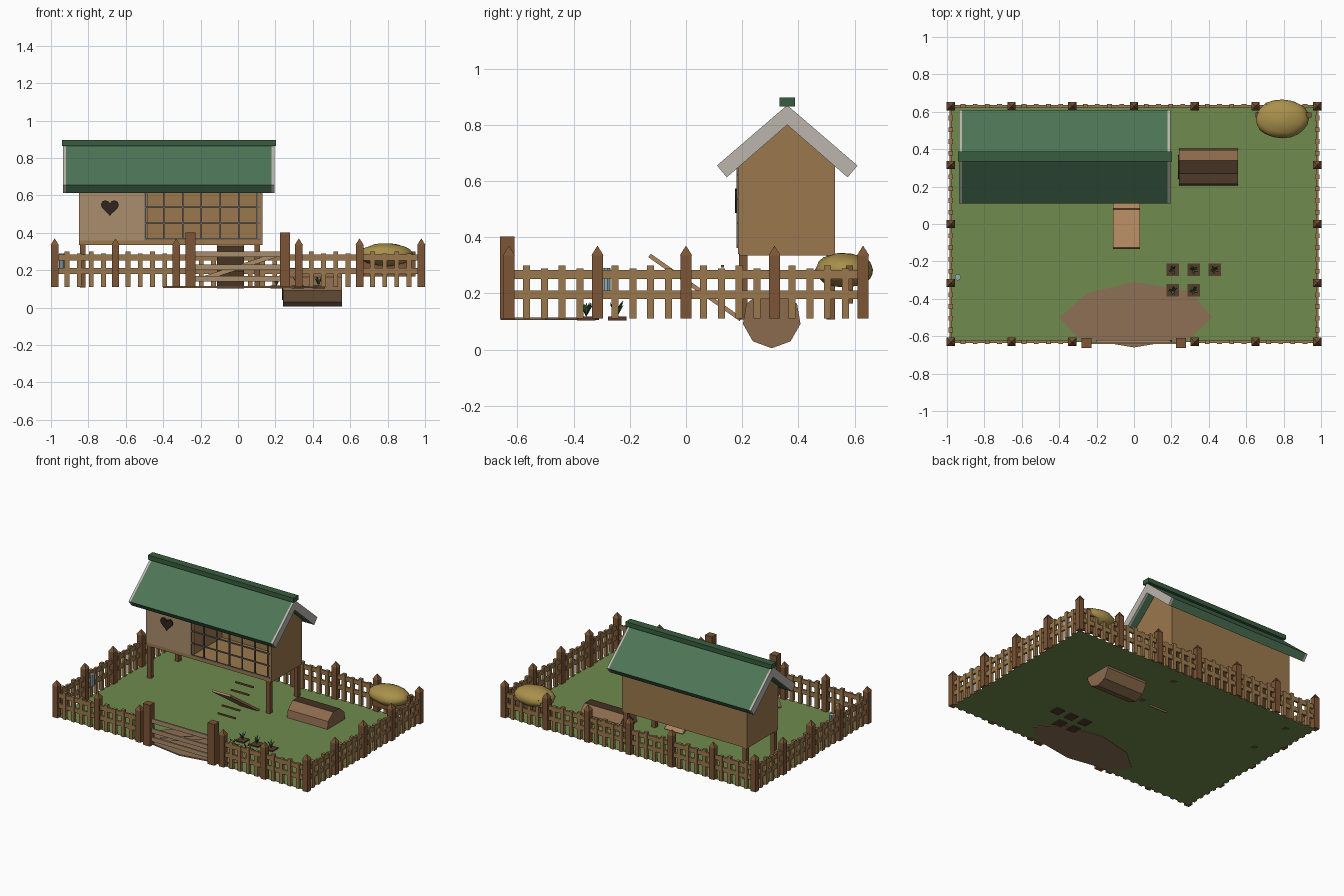
import bpy, bmesh, math, random
from mathutils import Matrix, Vector

if "Cube" in bpy.data.objects:
    bpy.data.objects.remove(bpy.data.objects["Cube"])

random.seed(4)
G = 0.11  # ground level
DARK, WOOD, TAN = (0.2, 0.09, 0.035), (0.33, 0.19, 0.075), (0.4, 0.27, 0.15)
mats = {}


def finish(name, bm, color=None):
    bmesh.ops.recalc_face_normals(bm, faces=bm.faces)
    me = bpy.data.meshes.new(name)
    bm.to_mesh(me)
    bm.free()
    ob = bpy.data.objects.new(name, me)
    bpy.context.collection.objects.link(ob)
    if color:
        if color not in mats:
            m = bpy.data.materials.new("paint_%d" % len(mats))
            m.diffuse_color = (*color, 1)
            m.use_nodes = True
            m.node_tree.nodes["Principled BSDF"].inputs["Base Color"].default_value = m.diffuse_color
            mats[color] = m
        me.materials.append(mats[color])
    return ob


def add_box(bm, lo, hi):
    c = [(a + b) / 2 for a, b in zip(lo, hi)]
    s = [b - a for a, b in zip(lo, hi)]
    bmesh.ops.create_cube(bm, size=1, matrix=Matrix.Translation(c) @ Matrix.Diagonal((*s, 1)))


def boxes(name, items, color=None):
    bm = bmesh.new()
    for lo, hi in items:
        add_box(bm, lo, hi)
    return finish(name, bm, color)


def add_bar(bm, a, b, w, t):
    # bar from a to b
    a, b = Vector(a), Vector(b)
    d = b - a
    m = Matrix.Translation((a + b) / 2) @ d.to_track_quat('X', 'Z').to_matrix().to_4x4()
    bmesh.ops.create_cube(bm, size=1, matrix=m @ Matrix.Diagonal((d.length, w, t, 1)))


def prism(name, pts, axis, lo, hi, color=None):
    # profile extruded along x (points are y,z), y (x,z) or z (x,y)
    def place(p, k):
        v = list(p)
        v.insert(axis, k)
        return v
    bm = bmesh.new()
    f = bm.faces.new([bm.verts.new(place(p, lo)) for p in pts])
    r = bmesh.ops.extrude_face_region(bm, geom=[f])
    off = [0, 0, 0]
    off[axis] = hi - lo
    bmesh.ops.translate(bm, vec=off, verts=[v for v in r['geom'] if isinstance(v, bmesh.types.BMVert)])
    return finish(name, bm, color)


# ground and worn path
bm = bmesh.new()
bmesh.ops.create_grid(bm, x_segments=8, y_segments=6, size=1,
                      matrix=Matrix.Translation((0, 0, G)) @ Matrix.Diagonal((0.98, 0.63, 1, 1)))
finish("ground", bm, (0.16, 0.26, 0.075))
prism("path", [(-0.4, -0.5), (-0.25, -0.37), (0, -0.31), (0.3, -0.36), (0.42, -0.5), (0.3, -0.61),
               (0, -0.66), (-0.3, -0.61)], 2, G - 0.004, G + 0.005, (0.27, 0.16, 0.09))

# fence posts with pointed tops
posts = [(x, 0.63) for x in (-0.98, -0.655, -0.33, 0, 0.325, 0.65, 0.98)]
posts += [(x, -0.63) for x in (-0.98, -0.655, -0.33, 0.325, 0.65, 0.98)]
posts += [(s * 0.98, y) for s in (-1, 1) for y in (-0.315, 0, 0.315)]
bm = bmesh.new()
for x, y in posts:
    add_box(bm, (x - 0.02, y - 0.02, G), (x + 0.02, y + 0.02, 0.335))
    bmesh.ops.create_cone(bm, cap_ends=True, segments=4, radius1=0.031, radius2=0, depth=0.035,
                          matrix=Matrix.Translation((x, y, 0.3525)) @ Matrix.Rotation(math.pi / 4, 4, 'Z'))
finish("fence_posts", bm, DARK)

# fence rails and pickets
rails, pickets = [], []


def fence_run(axis, a, b, fixed, n):
    def bx(lo, hi, t, z0, z1):
        if axis == 0:
            return (lo, fixed - t, z0), (hi, fixed + t, z1)
        return (fixed - t, lo, z0), (fixed + t, hi, z1)
    for z in (0.18, 0.252):
        rails.append(bx(a, b, 0.007, z, z + 0.031))
    for i in range(1, n):
        p = a + (b - a) * i / n
        pickets.append(bx(p - 0.0125, p + 0.0125, 0.011, G, 0.288 + 0.012 * (i % 2)))


for i in range(6):
    x = -0.98 + i * 0.98 / 3
    fence_run(0, x, x + 0.98 / 3, 0.63, 5)
    if i not in (2, 3):
        fence_run(0, x, x + 0.98 / 3, -0.63, 5)
for i in range(4):
    for s in (-1, 1):
        fence_run(1, -0.63 + i * 0.315, -0.315 + i * 0.315, s * 0.98, 5)
boxes("fence_rails", rails, WOOD)
boxes("fence_pickets", pickets, WOOD)

# gate
boxes("gate_posts", [((x - 0.027, -0.662, G), (x + 0.027, -0.61, 0.402)) for x in (-0.255, 0.252)], DARK)
bm = bmesh.new()
for z in (0.14, 0.2, 0.27):
    add_box(bm, (-0.23, -0.642, z), (0.226, -0.63, z + 0.03))
add_bar(bm, (-0.2, -0.625, 0.15), (0.2, -0.625, 0.28), 0.01, 0.025)
finish("gate", bm, TAN)

# coop body: floor, walls, front door panel, gables
boxes("coop_floor", [((-0.85, 0.19, 0.335), (0.13, 0.53, 0.365))], WOOD)
boxes("coop_walls", [((-0.85, 0.515, 0.36), (0.13, 0.53, 0.695)),
                     ((-0.5, 0.2, 0.36), (-0.485, 0.52, 0.695))], WOOD)
house = [(0.19, 0.36), (0.53, 0.36), (0.53, 0.66), (0.36, 0.805), (0.19, 0.66)]
for n, x in (("left", -0.85), ("right", 0.115)):
    prism("coop_end_" + n, house, 0, x, x + 0.015, WOOD)
boxes("coop_front_panel", [((-0.85, 0.185, 0.36), (-0.5, 0.2, 0.66))], TAN)
boxes("coop_frame", [((-0.5, 0.185, 0.63), (0.13, 0.205, 0.66)), ((0.105, 0.185, 0.36), (0.132, 0.21, 0.66)),
                     ((-0.85, 0.185, 0.34), (0.13, 0.195, 0.365))], WOOD)
boxes("coop_legs", [((x - 0.015, y - 0.015, G - 0.003), (x + 0.015, y + 0.015, 0.34))
                    for x in (-0.83, 0.103) for y in (0.203, 0.515)], DARK)

# wire mesh
wire = [((-0.5 + i * 0.1, 0.18, 0.362), (-0.492 + i * 0.1, 0.188, 0.65)) for i in range(7)]
wire += [((-0.5, 0.18, z), (0.12, 0.188, z + 0.008)) for z in (0.362, 0.447, 0.532, 0.617)]
boxes("wire_mesh", wire, (0.14, 0.14, 0.14))

# heart shaped window
heart = []
for i in range(20):
    t = i / 20 * 2 * math.pi
    heart.append((-0.685 + 0.003 * 16 * math.sin(t) ** 3,
                  0.538 + 0.003 * (13 * math.cos(t) - 5 * math.cos(2 * t) - 2 * math.cos(3 * t) - math.cos(4 * t))))
prism("heart_window", heart, 1, 0.175, 0.186, (0.03, 0.018, 0.014))

# roof, barge boards and ridge
roof = [(0.11, 0.655), (0.36, 0.87), (0.61, 0.655), (0.575, 0.613), (0.36, 0.8), (0.145, 0.613)]
prism("roof", roof, 0, -0.92, 0.18, (0.075, 0.18, 0.095))
for n, x in (("left", -0.935), ("right", 0.18)):
    prism("barge_board_" + n, roof, 0, x, x + 0.015, (0.5, 0.47, 0.42))
boxes("ridge_cap", [((-0.94, 0.333, 0.865), (0.203, 0.387, 0.897))], (0.04, 0.11, 0.05))

# ramp board and its loose rungs
bm = bmesh.new()
add_bar(bm, (-0.04, -0.13, 0.335), (-0.04, 0.195, 0.108), 0.142, 0.015)
finish("ramp", bm, (0.42, 0.23, 0.11))
bm = bmesh.new()
for i in range(5):
    y = -0.07 + i * 0.05
    z = 0.153 + i * 0.036
    add_bar(bm, (-0.11, y, z), (0.03, y, z), 0.01, 0.01)
finish("ramp_rungs", bm, DARK)

# half-buried log with dark hollow end
nine = [(0.305 + 0.104 * math.sin(math.radians(180 + 40 * i)), G + 0.105 * math.cos(math.radians(180 + 40 * i)))
        for i in range(9)]
log = prism("log", nine, 0, 0.24, 0.557, (0.26, 0.145, 0.075))
dark = bpy.data.materials.new("log_shade")
dark.diffuse_color = (0.06, 0.032, 0.018, 1)
dark.use_nodes = True
dark.node_tree.nodes["Principled BSDF"].inputs["Base Color"].default_value = dark.diffuse_color
log.data.materials.append(dark)
max(log.data.polygons, key=lambda p: p.center.z).material_index = 1
prism("log_hollow", [(0.305 + (y - 0.305) * 0.65, G + (z - G) * 0.65) for y, z in nine], 0, 0.235, 0.241,
      (0.03, 0.018, 0.012))

# hay heap with its board
bm = bmesh.new()
bmesh.ops.create_icosphere(bm, subdivisions=3, radius=1)
for v in bm.verts:
    v.co *= 1 + random.uniform(-0.03, 0.03)
bmesh.ops.transform(bm, verts=bm.verts, matrix=Matrix.Translation((0.792, 0.563, 0.283)) @
                    Matrix.Diagonal((0.143, 0.104, 0.061, 1)))
hay = finish("hay", bm, (0.4, 0.28, 0.07))
for p in hay.data.polygons:
    p.use_smooth = True
boxes("hay_board", [((0.65, 0.57, 0.165), (0.95, 0.595, 0.3))], DARK)

# water bottle
bm = bmesh.new()
for r, z0, z1 in ((0.017, 0.21, 0.29), (0.006, 0.18, 0.21)):
    bmesh.ops.create_cone(bm, cap_ends=True, segments=10, radius1=r, radius2=r, depth=z1 - z0,
                          matrix=Matrix.Translation((-0.942, -0.285, (z0 + z1) / 2)))
finish("water_bottle", bm, (0.3, 0.42, 0.47))

# vegetable beds and leaves
beds = [(0.207, -0.245), (0.319, -0.245), (0.431, -0.245), (0.207, -0.355), (0.319, -0.355)]
boxes("soil_beds", [((x - 0.033, y - 0.033, G - 0.007), (x + 0.033, y + 0.033, G + 0.008)) for x, y in beds],
      (0.09, 0.045, 0.025))
bm = bmesh.new()
for x, y in beds:
    for k in range(5):
        a = k * 2 * math.pi / 5 + random.random()
        d, s = Vector((math.cos(a), math.sin(a), 0)), Vector((-math.sin(a), math.cos(a), 0)) * 0.006
        o = Vector((x, y, G + 0.006))
        mid = o + d * 0.012 + Vector((0, 0, 0.032))
        tip = o + d * 0.026 + Vector((0, 0, random.uniform(0.045, 0.06)))
        bm.faces.new([bm.verts.new(p) for p in (o, mid + s, tip, mid - s)])
finish("leaves", bm, (0.04, 0.13, 0.04))
